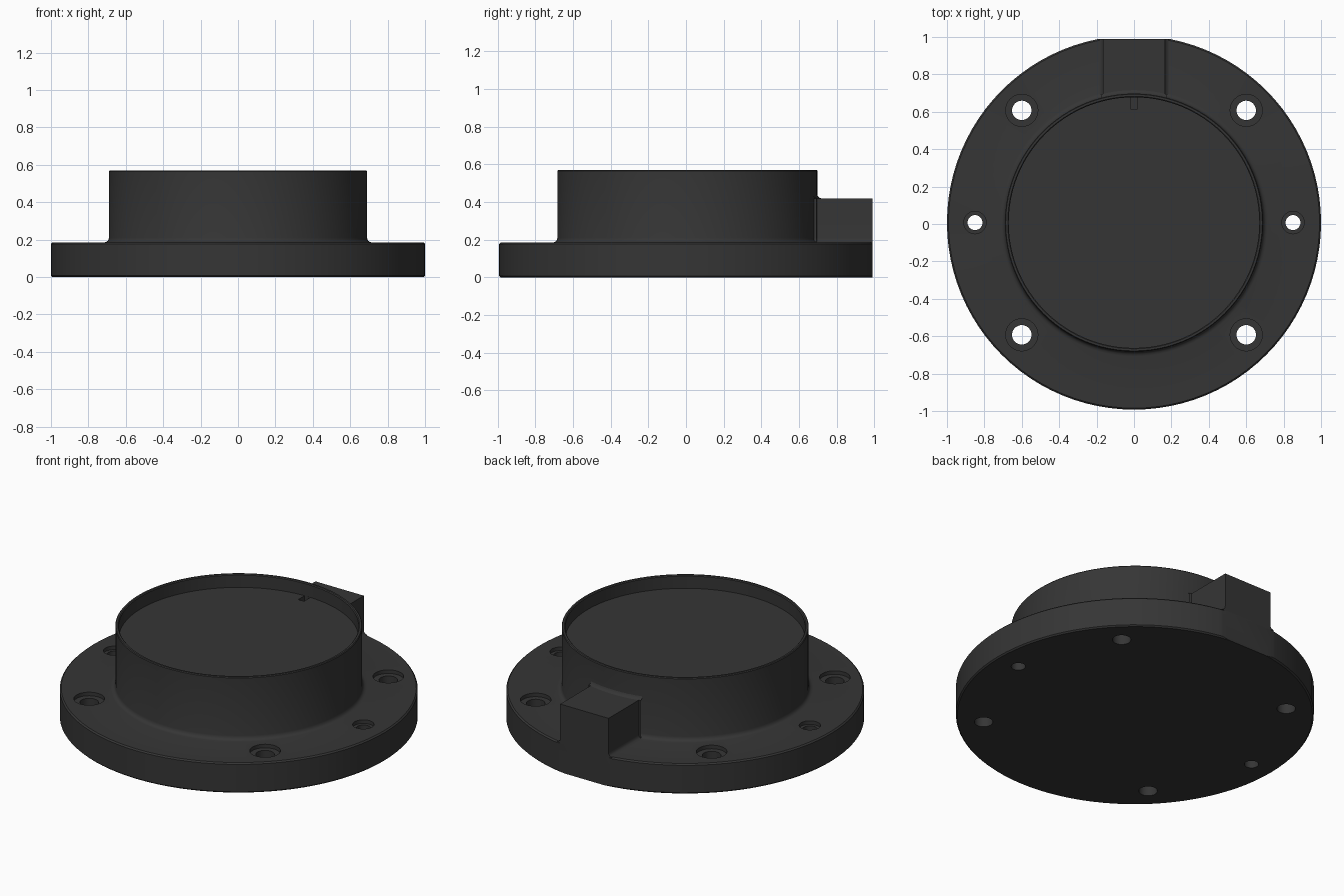
import bpy, bmesh, math
from mathutils import Matrix, Vector

if "Cube" in bpy.data.objects:
    bpy.data.objects.remove(bpy.data.objects["Cube"], do_unlink=True)

CY = 0.0075      # centre of the round body
BACK = 0.99      # plane of the flat cut at the back

mat = bpy.data.materials.new("dark_grey")
mat.use_nodes = True
grey = (0.036, 0.036, 0.036, 1)
mat.diffuse_color = grey
bsdf = mat.node_tree.nodes["Principled BSDF"]
bsdf.inputs["Base Color"].default_value = grey
bsdf.inputs["Roughness"].default_value = 0.6


def make_object(name, bm):
    bmesh.ops.remove_doubles(bm, verts=bm.verts, dist=0.0001)
    bmesh.ops.recalc_face_normals(bm, faces=bm.faces)
    mesh = bpy.data.meshes.new(name)
    bm.to_mesh(mesh)
    bm.free()
    mesh.materials.append(mat)
    obj = bpy.data.objects.new(name, mesh)
    bpy.context.collection.objects.link(obj)
    return obj


def lathe(name, profile, angle=math.tau, start=0.0, steps=96):
    """Revolve (radius, z) points around the body axis."""
    bm = bmesh.new()
    turn = Matrix.Rotation(start, 3, 'Z')
    verts = [bm.verts.new(turn @ Vector((r, 0, z))) for r, z in profile]
    edges = [bm.edges.new(pair) for pair in zip(verts, verts[1:])]
    bmesh.ops.spin(bm, geom=verts + edges, cent=(0, 0, 0), axis=(0, 0, 1),
                   angle=angle, steps=steps, use_duplicate=False)
    bmesh.ops.translate(bm, verts=bm.verts, vec=(0, CY, 0))
    return make_object(name, bm)


def add_box(bm, lo, hi):
    lo, hi = Vector(lo), Vector(hi)
    bmesh.ops.create_cube(bm, size=1, matrix=Matrix.Translation((lo + hi) / 2)
                          @ Matrix.Diagonal((*(hi - lo), 1)))


def add_drill(bm, x, y, radius, bottom, top):
    bmesh.ops.create_cone(bm, cap_ends=True, segments=32, radius1=radius, radius2=radius,
                          depth=top - bottom,
                          matrix=Matrix.Translation((x, y, (bottom + top) / 2)))


def cut(target, name, bm):
    cutter = make_object(name, bm)
    cutter.hide_render = True
    mod = target.modifiers.new(name, 'BOOLEAN')
    mod.operation = 'DIFFERENCE'
    mod.solver = 'EXACT'
    mod.object = cutter
    bpy.context.view_layer.objects.active = target
    bpy.ops.object.modifier_apply(modifier=mod.name)
    bpy.data.objects.remove(cutter, do_unlink=True)


def smooth(obj):
    bpy.ops.object.select_all(action='DESELECT')
    obj.select_set(True)
    bpy.context.view_layer.objects.active = obj
    bpy.ops.object.shade_smooth_by_angle(angle=math.radians(35))


# Flange with raised cup, filleted at the foot
body = lathe("flanged_body", [
    (0, 0), (0.992, 0), (1, 0.008), (1, 0.177), (0.992, 0.185),
    (0.715, 0.185), (0.703, 0.188), (0.694, 0.196), (0.69, 0.21),
    (0.69, 0.565), (0.686, 0.57), (0.675, 0.57), (0.67, 0.565),
    (0.67, 0.49), (0, 0.49)])

# Bolt and pin holes, each with a wider shallow seat
holes = [(sx * 0.6, CY + sy * 0.6, 0.052, 0.086) for sx in (-1, 1) for sy in (-1, 1)]
holes += [(sx * 0.85, CY, 0.04, 0.06) for sx in (-1, 1)]
bores, seats = bmesh.new(), bmesh.new()
for x, y, bore, seat in holes:
    add_drill(bores, x, y, bore, -0.1, 0.3)
    add_drill(seats, x, y, seat, 0.163, 0.3)
cut(body, "bore_cutter", bores)
cut(body, "seat_cutter", seats)

# Flat at the back and small cable slot in the cup floor
flat = bmesh.new()
add_box(flat, (-1, BACK, -0.5), (1, 1.5, 1))
cut(body, "flat_cutter", flat)
slot = bmesh.new()
add_box(slot, (-0.02, 0.615, 0.45), (0.02, 0.677, 0.53))
cut(body, "slot_cutter", slot)
smooth(body)

# Cable outlet block with a flared foot
half = [(0.187, 0.18), (0.185, 0.185), (0.174, 0.189), (0.167, 0.197), (0.165, 0.21),
        (0.165, 0.42)]
outline = half + [(-x, z) for x, z in reversed(half)]
bm = bmesh.new()
face = bm.faces.new([bm.verts.new((x, 0.68, z)) for x, z in outline])
ext = bmesh.ops.extrude_face_region(bm, geom=[face])
bmesh.ops.translate(bm, vec=(0, BACK - 0.68, 0),
                    verts=[v for v in ext["geom"] if isinstance(v, bmesh.types.BMVert)])
smooth(make_object("outlet_block", bm))

# Fillet where the block meets the cup wall
sweep = 0.255
smooth(lathe("outlet_fillet", [
    (0.688, 0.18), (0.708, 0.18), (0.708, 0.42), (0.699, 0.424),
    (0.693, 0.43), (0.688, 0.442)],
    angle=2 * sweep, start=math.pi / 2 - sweep, steps=10))
